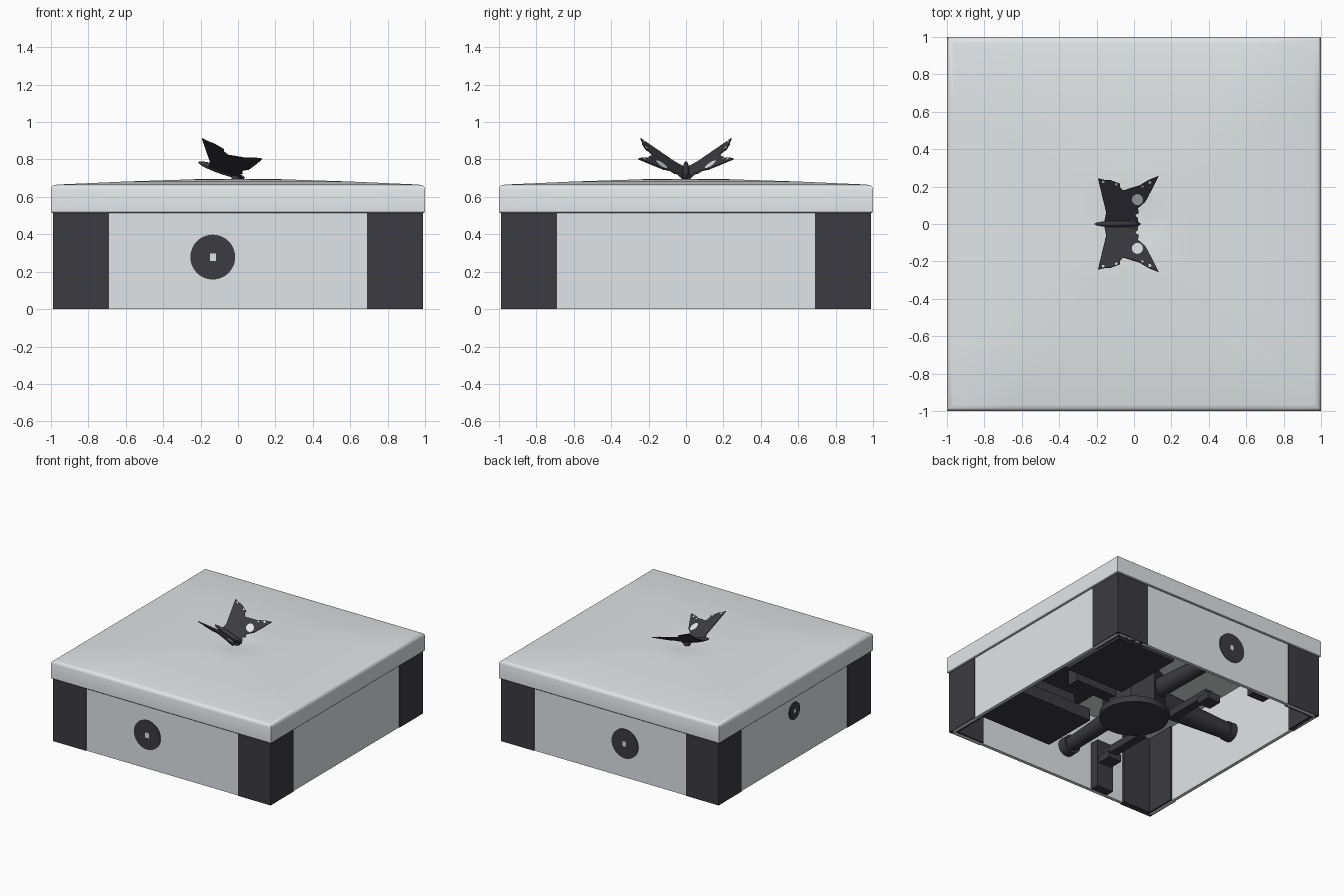
import bpy, bmesh, math
from mathutils import Vector

if "Cube" in bpy.data.objects:
    bpy.data.objects.remove(bpy.data.objects["Cube"])


def material(name, rgb):
    m = bpy.data.materials.new(name)
    m.diffuse_color = (*rgb, 1)
    m.use_nodes = True
    m.node_tree.nodes["Principled BSDF"].inputs["Base Color"].default_value = (*rgb, 1)
    return m


LIGHT = material("pale grey", (0.75, 0.785, 0.80))
DARK = material("charcoal", (0.045, 0.043, 0.052))


def finish(name, bm, mat, smooth=False):
    bmesh.ops.recalc_face_normals(bm, faces=bm.faces[:])
    mesh = bpy.data.meshes.new(name)
    bm.to_mesh(mesh)
    bm.free()
    mesh.materials.append(mat)
    ob = bpy.data.objects.new(name, mesh)
    bpy.context.collection.objects.link(ob)
    if smooth:
        bpy.ops.object.select_all(action="DESELECT")
        ob.select_set(True)
        bpy.context.view_layer.objects.active = ob
        bpy.ops.object.shade_smooth_by_angle(angle=math.radians(40))
    return ob


def box(name, lo, hi, mat):
    bm = bmesh.new()
    bmesh.ops.create_cube(bm, size=1)
    for v in bm.verts:
        v.co = [(a + b) / 2 + c * (b - a) for a, b, c in zip(lo, hi, v.co)]
    return finish(name, bm, mat)


def rod(name, start, end, r1, r2=None, sides=32):
    start, end = Vector(start), Vector(end)
    axis = end - start
    bm = bmesh.new()
    bmesh.ops.create_cone(bm, cap_ends=True, segments=sides, radius1=r1,
                          radius2=r1 if r2 is None else r2, depth=axis.length)
    turn = axis.to_track_quat("Z", "Y").to_matrix()
    for v in bm.verts:
        v.co = turn @ v.co + (start + end) / 2
    return finish(name, bm, DARK, True)


# Lid: rings lofted from the inner ceiling, round the square rim, to a round dimple on top
def lid_ring(bm, size, z, square):
    ring = []
    for i in range(32):
        c, s = math.cos(i * math.tau / 32), math.sin(i * math.tau / 32)
        k = size / max(abs(c), abs(s)) if square else size
        ring.append(bm.verts.new((c * k, s * k, z)))
    return ring


bm = bmesh.new()
profile = [(0.985, 0.64), (0.985, 0.515), (0.995, 0.515), (1, 0.52), (1, 0.64),
           (0.995, 0.654), (0.985, 0.662), (0.965, 0.666), (0.6, 0.682), (0.3, 0.692)]
loops = [lid_ring(bm, h, z, True) for h, z in profile]
loops += [lid_ring(bm, h, z, False) for h, z in ((0.21, 0.695), (0.13, 0.69), (0.05, 0.682))]
for a, b in zip(loops, loops[1:]):
    for i in range(32):
        bm.faces.new((a[i - 1], a[i], b[i], b[i - 1]))
bm.faces.new(loops[0])
bm.faces.new(loops[-1])
finish("lid", bm, LIGHT, True)

# Wall panels, corner posts (L-shaped shells open to the inside)
for s, side in ((-1, "a"), (1, "b")):
    lo, hi = sorted((s * 0.955, s * 0.982))
    box("wall_y_" + side, (-0.96, lo, 0), (0.96, hi, 0.64), LIGHT)
    box("wall_x_" + side, (lo, -0.96, 0), (hi, 0.96, 0.64), LIGHT)
    for t in (-1, 1):
        bm = bmesh.new()
        outline = [(0.988, 0.988), (0.69, 0.988), (0.69, 0.94), (0.94, 0.94),
                   (0.94, 0.69), (0.988, 0.69)]
        face = bm.faces.new([bm.verts.new((s * x, t * y, 0)) for x, y in outline])
        up = bmesh.ops.extrude_face_region(bm, geom=[face])["geom"]
        bmesh.ops.translate(bm, vec=(0, 0, 0.638),
                            verts=[v for v in up if isinstance(v, bmesh.types.BMVert)])
        finish("corner_post", bm, DARK)

# Port discs with a small square socket plate
for s in (-1, 1):
    rod("port_disc", (-0.135, s * 0.97, 0.278), (-0.135, s * 0.988, 0.278), 0.12, sides=48)
    lo, hi = sorted((s * 0.98, s * 0.99))
    box("port_socket", (-0.15, lo, 0.256), (-0.118, hi, 0.298), LIGHT)
rod("side_port_disc", (-0.97, 0, 0.4), (-0.988, 0, 0.4), 0.07, sides=48)
box("side_port_socket", (-0.99, -0.012, 0.385), (-0.98, 0.012, 0.415), LIGHT)

# Inner mechanism: hub, tubes to the ports, storage slabs under a tray, brackets
rod("hub_plate", (0, 0, 0.05), (0, 0, 0.1), 0.26, sides=48)
rod("hub_body", (0, 0, 0.1), (0, 0, 0.4), 0.24, sides=8)
rod("hub_neck", (0, 0, 0.4), (0, 0, 0.64), 0.15)
rod("side_tube", (-0.15, 0, 0.28), (-0.92, 0, 0.28), 0.1, r2=0.065)
rod("side_tube_flange", (-0.9, 0, 0.28), (-0.96, 0, 0.28), 0.075)
box("slab_tray", (0.18, -0.76, 0.3), (0.78, 0.76, 0.33), DARK)
box("hub_spoke", (0.1, -0.05, 0.14), (0.6, 0.05, 0.3), DARK)
box("back_slab", (0.27, 0.18, 0.1), (0.81, 0.79, 0.2), DARK)
box("front_slab", (0.18, -0.78, 0.1), (0.84, -0.3, 0.2), DARK)
for s in (-1, 1):
    rod("cross_tube", (-0.08, s * 0.1, 0.26), (-0.135, s * 0.92, 0.27), 0.075, r2=0.055)
    rod("cross_tube_flange", (-0.135, s * 0.88, 0.27), (-0.135, s * 0.96, 0.27), 0.075)
    lo, hi = sorted((s * 0.34, s * 0.72))
    box("slab_mount", (0.3, lo, 0.2), (0.74, hi, 0.3), DARK)
    lo, hi = sorted((s * 0.88, s * 0.956))
    box("wall_bracket", (-0.53, lo, 0), (-0.38, hi, 0.4), DARK)
    lo, hi = sorted((s * 0.18, s * 0.6))
    box("hub_leg", (-0.27, lo, 0.06), (-0.2, hi, 0.12), DARK)
    lo, hi = sorted((s * 0.52, s * 0.64))
    box("leg_foot", (-0.31, lo, 0.02), (-0.19, hi, 0.08), DARK)

# Butterfly knob: tilted flat wings with ragged edges and pale spots on the upper face
wing = [(-0.16, 0), (-0.148, 0.06), (-0.165, 0.13), (-0.192, 0.243), (-0.16, 0.235),
        (-0.13, 0.235), (-0.075, 0.215), (-0.075, 0.195), (-0.055, 0.178), (-0.02, 0.19),
        (0.03, 0.205), (0.08, 0.235), (0.13, 0.255), (0.095, 0.185), (0.06, 0.12),
        (0.02, 0.085), (0.025, 0.06), (0.005, 0.05), (0.02, 0.03), (0.02, 0)]
spots = [(0.018, 0.13, 0.03), (0.085, 0.222, 0.008), (0.045, 0.2, 0.006),
         (-0.165, 0.225, 0.007), (-0.095, 0.212, 0.007)]


def wing_sheet(name, outline, side, lift, mat):
    bm = bmesh.new()
    vs = [bm.verts.new((x, y, 0)) for x, y in outline]
    edges = [bm.edges.new((vs[i - 1], vs[i])) for i in range(len(vs))]
    bmesh.ops.triangle_fill(bm, edges=edges, use_beauty=True)
    for v in bm.verts:
        x, y = v.co.x, v.co.y
        v.co = (x, y * side, 0.697 - 0.36 * x + 0.6 * y + lift)
    return finish(name, bm, mat)


for s in (-1, 1):
    mod = wing_sheet("wing", wing, s, 0, DARK).modifiers.new("thickness", "SOLIDIFY")
    mod.thickness = 0.006
    mod.offset = 0
    for cx, cy, r in spots:
        circle = [(cx + r * math.cos(i * math.tau / 12), cy + r * math.sin(i * math.tau / 12))
                  for i in range(12)]
        wing_sheet("wing_spot", circle, s, 0.006, LIGHT)

bm = bmesh.new()
bmesh.ops.create_uvsphere(bm, u_segments=16, v_segments=10, radius=1)
for v in bm.verts:
    x, y, z = v.co
    v.co = (-0.088 + 0.125 * x, 0.017 * y, 0.743 - 0.042 * x + 0.022 * z)
finish("butterfly_body", bm, DARK, True)
rod("butterfly_stem", (-0.01, 0, 0.67), (-0.01, 0, 0.72), 0.025)
